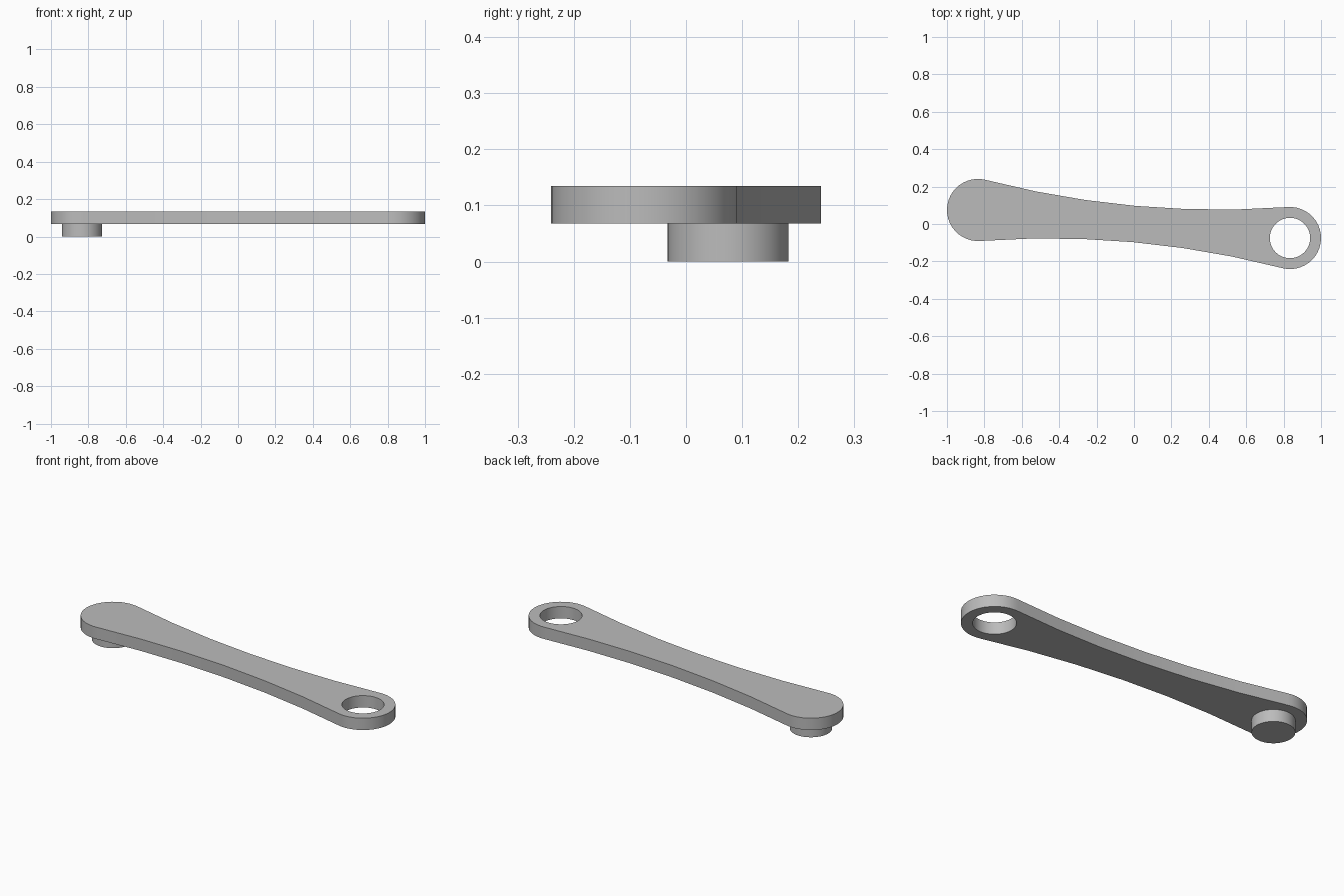
import bpy, bmesh, math
from mathutils import Matrix, Vector

cube = bpy.data.objects.get("Cube")
if cube:
    bpy.data.objects.remove(cube, do_unlink=True)

END = Vector((0.834, -0.075))      # centre of the holed end
EYE_R, BORE_R, WAIST = 0.166, 0.108, 0.097
BOTTOM, TOP = 0.068, 0.135

grey = bpy.data.materials.new("plain grey")
grey.use_nodes = True
colour = (0.5, 0.5, 0.5, 1)
grey.diffuse_color = colour
grey.node_tree.nodes["Principled BSDF"].inputs["Base Color"].default_value = colour


def circle(cx, cy, r, n):
    return [(cx + r * math.cos(math.tau * i / n), cy + r * math.sin(math.tau * i / n))
            for i in range(n)]


def prism(name, loops, z0, z1):
    """Fill closed outlines (inner ones become holes) and extrude upwards."""
    bm = bmesh.new()
    edges = []
    for loop in loops:
        vs = [bm.verts.new((x, y, z0)) for x, y in loop]
        edges += [bm.edges.new((v, vs[i - 1])) for i, v in enumerate(vs)]
    bmesh.ops.triangle_fill(bm, use_beauty=True, edges=edges)
    ext = bmesh.ops.extrude_face_region(bm, geom=bm.faces[:], use_keep_orig=True)
    bmesh.ops.translate(bm, vec=(0, 0, z1 - z0),
                        verts=[g for g in ext["geom"] if isinstance(g, bmesh.types.BMVert)])
    bmesh.ops.recalc_face_normals(bm, faces=bm.faces[:])
    mesh = bpy.data.meshes.new(name)
    bm.to_mesh(mesh)
    bm.free()
    mesh.materials.append(grey)
    ob = bpy.data.objects.new(name, mesh)
    bpy.context.collection.objects.link(ob)
    bpy.ops.object.select_all(action="DESELECT")
    ob.select_set(True)
    bpy.context.view_layer.objects.active = ob
    bpy.ops.object.shade_smooth_by_angle(angle=math.radians(30))
    return ob


# Arm outline: round ends joined by shallow arcs tangent to them
half = END.length
arc_r = (half**2 + WAIST**2 - EYE_R**2) / (2 * (EYE_R - WAIST))
tilt = math.asin(half / (arc_r + EYE_R))
side = []
for i in range(24):                # right-hand round end, bottom to top
    a = (math.pi / 2 + tilt) * (2 * i / 23 - 1)
    side.append(Vector((half + EYE_R * math.cos(a), EYE_R * math.sin(a))))
for i in range(1, 6):              # upper waist arc, right to left
    a = tilt * (1 - i / 3)
    side.append(Vector((arc_r * math.sin(a), WAIST + arc_r * (1 - math.cos(a)))))
turn = Matrix.Rotation(math.atan2(END.y, END.x), 2)
outline = [turn @ p for p in side + [-p for p in side]]

prism("link_arm", [outline, circle(END.x, END.y, BORE_R, 48)], BOTTOM, TOP)
prism("pivot_peg", [circle(-END.x, -END.y, BORE_R, 48)], 0, BOTTOM)
